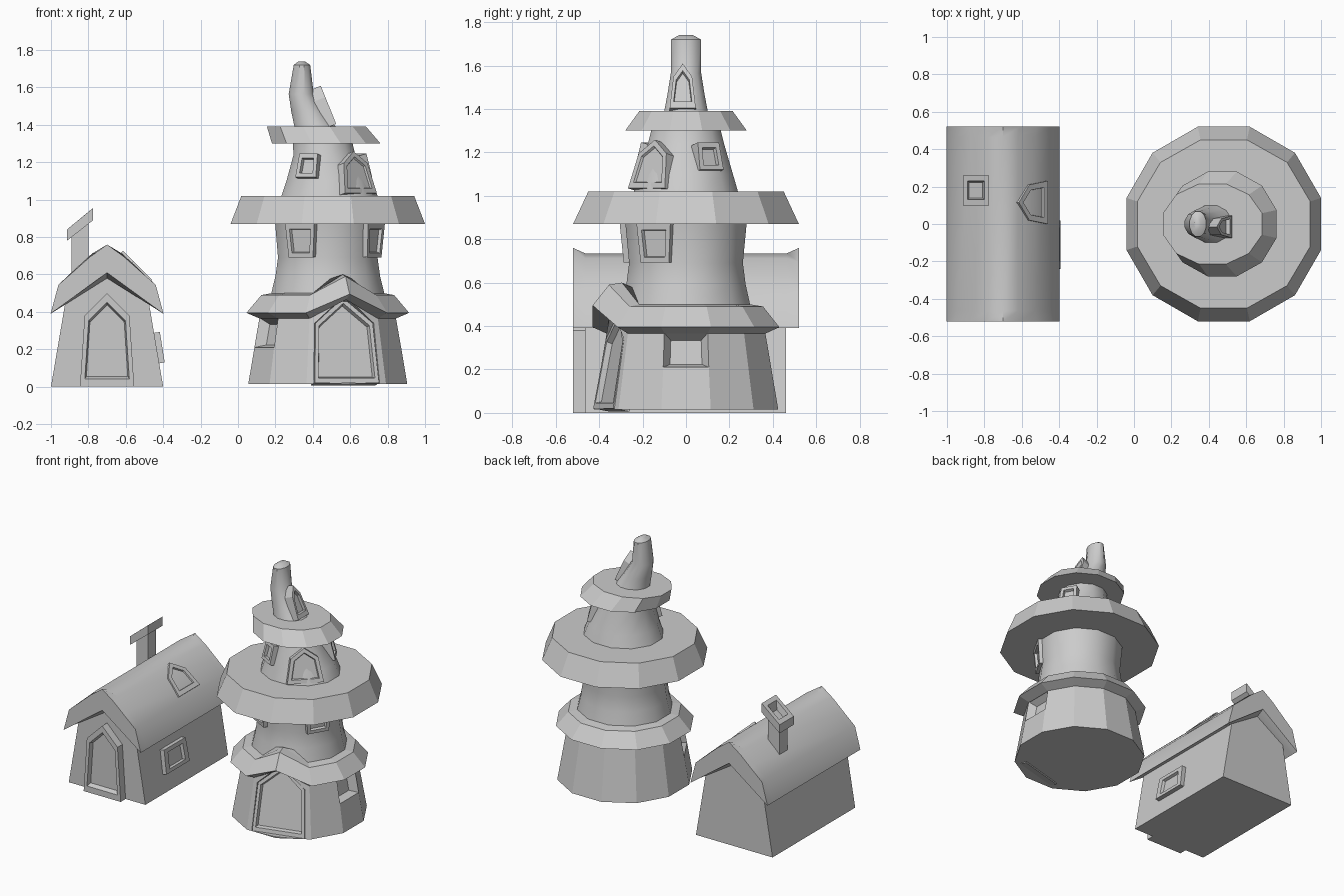
import bpy, bmesh
from math import sin, cos, radians
from mathutils import Matrix, Vector

if "Cube" in bpy.data.objects:
    bpy.data.objects.remove(bpy.data.objects["Cube"])

SIDES = 12
CX = 0.48  # tower axis


def loft(name, rings, smooth=False):
    """Bridge matching rings of points and cap both ends."""
    bm = bmesh.new()
    rows = [[bm.verts.new(p) for p in r] for r in rings]
    n = len(rows[0])
    for a, b in zip(rows, rows[1:]):
        for i in range(n):
            bm.faces.new((a[i], a[(i + 1) % n], b[(i + 1) % n], b[i]))
    bm.faces.new(rows[0])
    bm.faces.new(rows[-1])
    bmesh.ops.recalc_face_normals(bm, faces=bm.faces)
    me = bpy.data.meshes.new(name)
    bm.to_mesh(me)
    bm.free()
    ob = bpy.data.objects.new(name, me)
    bpy.context.collection.objects.link(ob)
    if smooth:
        bpy.ops.object.select_all(action='DESELECT')
        ob.select_set(True)
        bpy.context.view_layer.objects.active = ob
        bpy.ops.object.shade_smooth_by_angle(angle=radians(34))
    return ob


def drum(name, levels, lift=0, smooth=False):
    """Twelve-sided tower section; levels are (z, centre x, half width, half depth)."""
    rings = []
    for z, cx, hx, hy in levels:
        ring = []
        for k in range(SIDES):
            a = radians(15 + 30 * k)
            s = 1 / cos(radians(15))
            ring.append((cx + hx * s * cos(a), hy * s * sin(a), z + (lift if k == 9 else 0)))
        rings.append(ring)
    return loft(name, rings, smooth)


def rect(wb, wt, h):
    return [(-wb, 0), (wb, 0), (wt, h), (-wt, h)]


def arch(wb, wt, hs, hp):
    return [(-wb, 0), (wb, 0), (wt, hs), (0, hp), (-wt, hs)]


def placed(pts, layers, loc, angle, tilt):
    """Copies of an outline at (offset, scale), set facing outwards at loc."""
    m = Matrix.Translation(loc) @ Matrix.Rotation(radians(angle), 4, 'Z') @ Matrix.Rotation(radians(-tilt), 4, 'Y')
    mid = max(p[1] for p in pts) * 0.47
    return [[m @ Vector((off, u * s, mid + (v - mid) * s)) for u, v in pts] for off, s in layers]


def frame(name, pts, loc, angle, tilt, depth=0.06, inset=0.68, recess=0.02):
    return loft(name, placed(pts, [(-depth, 1), (0, 1), (0, inset), (-recess, inset * 0.93)], loc, angle, tilt))


def cut(target, pts, loc, angle, tilt, recess, taper):
    c = loft("opening_cutter", placed(pts, [(0.12, 1), (0, 1), (-recess, taper)], loc, angle, tilt))
    c.hide_render = True
    mod = target.modifiers.new("opening", 'BOOLEAN')
    mod.operation = 'DIFFERENCE'
    mod.solver = 'EXACT'
    mod.object = c
    bpy.context.view_layer.objects.active = target
    bpy.ops.object.modifier_apply(modifier=mod.name)
    bpy.data.objects.remove(c)


def around(dist, angle, z, cx=CX):
    a = radians(angle)
    return (cx + dist * cos(a), dist * sin(a), z)


# Tower base with recessed windows and doorway
base = drum("tower_base", [(0.015, CX, .425, .425), (0.46, CX, .35, .35)])
for a in (0, -150):
    cut(base, rect(.105, .1, .16), around(.39, a, .21), a, 10, .05, .7)
cut(base, arch(.185, .165, .33, .47), around(.41, -75, .018), -75, 10, .04, .97)
frame("tower_door", arch(.178, .158, .325, .462), around(.395, -75, .02), -75, 10, .08, .88, .035)

# Lower eaves, lifted into a gable above the door
drum("lower_eaves", [(.365, CX, .365, .365), (.395, CX, .435, .43),
                     (.49, CX, .355, .355), (.5, CX, .3, .295)], lift=.1)

# Middle storey
drum("middle_storey", [(.45, CX, .31, .305), (.5, CX, .302, .295), (.59, CX, .28, .275),
                       (.69, CX, .266, .262), (.88, CX, .282, .28)], smooth=True)
for a in (-120, -30):
    frame("middle_window", rect(.075, .09, .178), around(.288, a, .692), a, -4, .07, .72, .018)

# Wide eaves
drum("wide_eaves", [(.87, CX, .52, .52), (1.02, CX, .462, .45)])

# Upper storey, leaning
drum("upper_storey", [(1.0, .49, .265, .245), (1.1, .487, .228, .216),
                      (1.24, .462, .165, .175), (1.32, .45, .158, .155)], smooth=True)
frame("upper_arched_window", arch(.12, .09, .165, .23), around(.258, -45, 1.035, .475), -45, 14, .1, .76, .01)
for a in (-120, 30):
    frame("upper_square_window", rect(.063, .056, .13), around(.238, a, 1.12), a, 14, .06, .64, .02)

# Top eaves
drum("top_eaves", [(1.3, .472, .29, .28), (1.39, .42, .265, .215)])

# Bent spire with a rounded tip and its dormer
drum("spire", [(1.36, .425, .125, .11), (1.39, .412, .11, .1), (1.47, .375, .09, .085),
               (1.565, .338, .067, .07), (1.72, .342, .044, .068), (1.74, .34, .016, .032)], smooth=True)
frame("spire_dormer", arch(.06, .043, .155, .22), (.525, -.015, 1.405), 0, 22, .1, .7, .02)

# House walls
HX = -0.7
wall = [(-.3, 0), (.3, 0), (.22, .47), (0, .66), (-.22, .47)]
loft("house_walls", [[(HX + x, y, z) for x, z in wall] for y in (-.465, .46)])


# House roof: flared ends, rounded middle
def roof_section(y, half, under):
    left = [(-x, z) for x, z in reversed(half[1:])]
    return [(HX + x, y, z) for x, z in left + half + [(0, under)]]


end = [(0, .76), (.09, .695), (.18, .615), (.26, .545), (.302, .39)]
inner = [(0, .735), (.08, .712), (.17, .63), (.25, .545), (.302, .39)]
loft("house_roof", [roof_section(-.52, end, .61), roof_section(-.465, inner, .58),
                    roof_section(.465, inner, .58), roof_section(.52, end, .61)], smooth=True)

# House door and windows
frame("house_door", arch(.145, .12, .38, .5), (HX, -.52, 0), -90, 0, .1, .82, .03)
frame("house_window", rect(.13, .12, .165), (-.392, -.11, .13), 0, 9, .07, .68, .02)
frame("roof_window", arch(.115, .095, .14, .22), (-.46, .115, .572), 0, 45, .06, .7, .02)


# Chimney shaft and slanted hollow cap
def slab(x0, x1, hy, z0, z1):
    return [(x0, .18 - hy, z0), (x1, .18 - hy, z1), (x1, .18 + hy, z1), (x0, .18 + hy, z0)]


loft("chimney_shaft", [slab(-.89, -.8, .045, .5, .5), slab(-.89, -.8, .045, .81, .88)])
loft("chimney_cap", [slab(-.915, -.775, .08, .78, .89), slab(-.915, -.775, .08, .84, .955),
                     slab(-.89, -.8, .05, .86, .935), slab(-.88, -.81, .04, .812, .868)])
